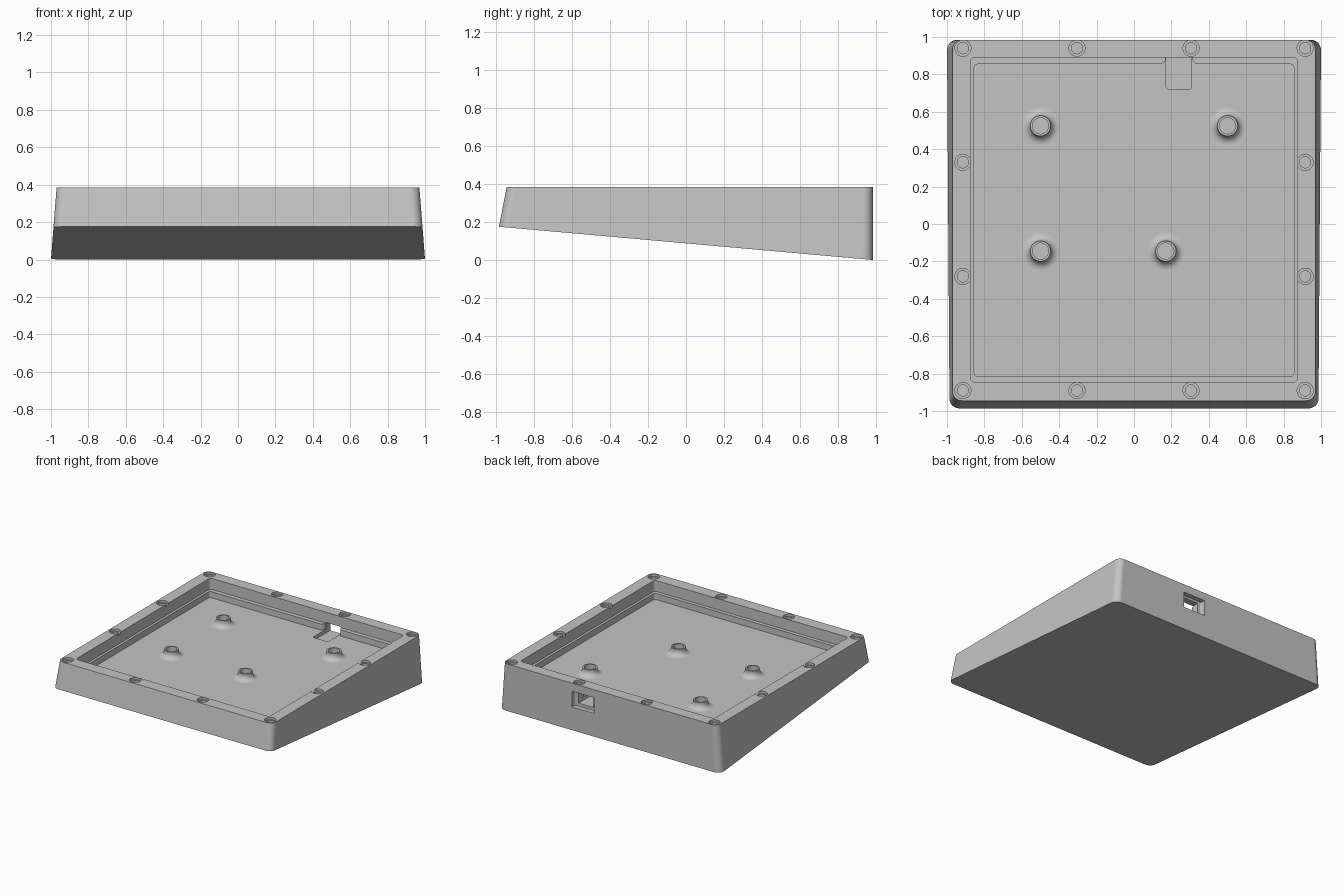
import bpy, bmesh
from math import sin, cos, pi
from mathutils import Vector

if "Cube" in bpy.data.objects:
    bpy.data.objects.remove(bpy.data.objects["Cube"])

TOP, LEDGE, FLOOR = 0.384, 0.295, 0.245

grey = bpy.data.materials.new("plain_grey")
grey.use_nodes = True
colour = (0.55, 0.55, 0.55, 1)
grey.diffuse_color = colour
grey.node_tree.nodes["Principled BSDF"].inputs["Base Color"].default_value = colour


def make_object(name, bm):
    bmesh.ops.recalc_face_normals(bm, faces=bm.faces)
    mesh = bpy.data.meshes.new(name)
    bm.to_mesh(mesh)
    bm.free()
    mesh.materials.append(grey)
    ob = bpy.data.objects.new(name, mesh)
    bpy.context.collection.objects.link(ob)
    return ob


def rounded_rect(x0, x1, y0, y1, r, steps=8):
    corners = [(x1 - r, y1 - r), (x0 + r, y1 - r), (x0 + r, y0 + r), (x1 - r, y0 + r)]
    return [(cx + r * cos((q + i / steps) * pi / 2), cy + r * sin((q + i / steps) * pi / 2))
            for q, (cx, cy) in enumerate(corners) for i in range(steps + 1)]


def circle(x, y, r, n=32):
    return [(x + r * cos(2 * pi * i / n), y + r * sin(2 * pi * i / n)) for i in range(n)]


def loft(low, z0, high, z1):
    bm = bmesh.new()
    a = [bm.verts.new((x, y, z0)) for x, y in low]
    b = [bm.verts.new((x, y, z1)) for x, y in high]
    bm.faces.new(a)
    bm.faces.new(b)
    for i in range(len(a)):
        j = (i + 1) % len(a)
        bm.faces.new((a[i], a[j], b[j], b[i]))
    return bm


def activate(ob):
    bpy.ops.object.select_all(action="DESELECT")
    ob.select_set(True)
    bpy.context.view_layer.objects.active = ob


def cut(target, outline, z0, z1):
    cutter = make_object("cutter", loft(outline, z0, outline, z1))
    cutter.hide_render = True
    mod = target.modifiers.new("cut", "BOOLEAN")
    mod.operation, mod.solver, mod.object = "DIFFERENCE", "EXACT", cutter
    activate(target)
    bpy.ops.object.modifier_apply(modifier=mod.name)
    bpy.data.objects.remove(cutter)


def smooth(ob):
    activate(ob)
    bpy.ops.object.shade_smooth_by_angle(angle=0.52)


# Tapered shell, sliced along the sloping underside
bm = loft(rounded_rect(-1, 1, -1.02, 0.985, 0.055), 0,
          rounded_rect(-0.97, 0.97, -0.945, 0.985, 0.05), TOP)
bmesh.ops.bisect_plane(bm, geom=bm.verts[:] + bm.edges[:] + bm.faces[:],
                       plane_co=Vector((0, 0.985, 0.0005)),
                       plane_no=Vector((0, 0.175 / 1.97, 1)), clear_inner=True)
bmesh.ops.holes_fill(bm, edges=[e for e in bm.edges if e.is_boundary], sides=0)
case = make_object("case_body", bm)

# Stepped cavity
cut(case, rounded_rect(-0.875, 0.875, -0.845, 0.89, 0.025), LEDGE, 0.5)
cut(case, rounded_rect(-0.855, 0.855, -0.815, 0.855, 0.02), FLOOR, 0.45)

# Gap in the back ledge with rounded ends
arc = [i * pi / 16 for i in range(9)]
left = [(0.135 + 0.035 * sin(a), 0.889 - 0.035 * cos(a)) for a in arc]
right = [(0.48 - x, y) for x, y in reversed(left)]
gap = [(0.135, 0.84)] + left + right + [(0.345, 0.84)]
cut(case, gap, FLOOR, 0.32)

# Port pocket, through opening and outer recess
cut(case, rounded_rect(0.172, 0.308, 0.72, 1.05, 0.015), 0.215, 0.3)
cut(case, rounded_rect(0.14, 0.34, 0.945, 1.05, 0.01), 0.19, 0.318)

# Counterbored screw holes around the rim
xs, ys = (-0.915, -0.305, 0.305, 0.915), (-0.89, -0.28, 0.33, 0.94)
for x in xs:
    for y in ys:
        if x in (xs[0], xs[3]) or y in (ys[0], ys[3]):
            cut(case, circle(x, y, 0.043), TOP - 0.018, 0.5)
            cut(case, circle(x, y, 0.03), TOP - 0.058, 0.5)

# Standoff posts with flared feet and bores
spots = [(-0.5, 0.525), (0.5, 0.525), (-0.5, -0.145), (0.17, -0.145)]
for x, y in spots:
    cut(case, circle(x, y, 0.05), FLOOR - 0.04, 0.4)

flare = [(0.1 - 0.045 * sin(a), 0.045 - 0.045 * cos(a)) for a in arc]
profile = flare + [(0.055, 0.055), (0.043, 0.055), (0.043, -0.03), (0, -0.03)]
for n, (x, y) in enumerate(spots):
    bm = bmesh.new()
    verts = [bm.verts.new((r, 0, z)) for r, z in profile]
    edges = [bm.edges.new(pair) for pair in zip(verts, verts[1:])]
    bmesh.ops.spin(bm, geom=verts + edges, cent=(0, 0, 0), axis=(0, 0, 1),
                   angle=2 * pi, steps=32)
    bmesh.ops.remove_doubles(bm, verts=bm.verts, dist=0.0001)
    post = make_object("standoff_post_%d" % (n + 1), bm)
    # Open shell: make sure the top ring faces up
    ring = max(post.data.polygons, key=lambda p: p.center.z)
    if ring.normal.z < 0:
        post.data.flip_normals()
    post.location = (x, y, FLOOR)
    smooth(post)

smooth(case)
weighted = case.modifiers.new("weighted_normals", "WEIGHTED_NORMAL")
weighted.keep_sharp = True
